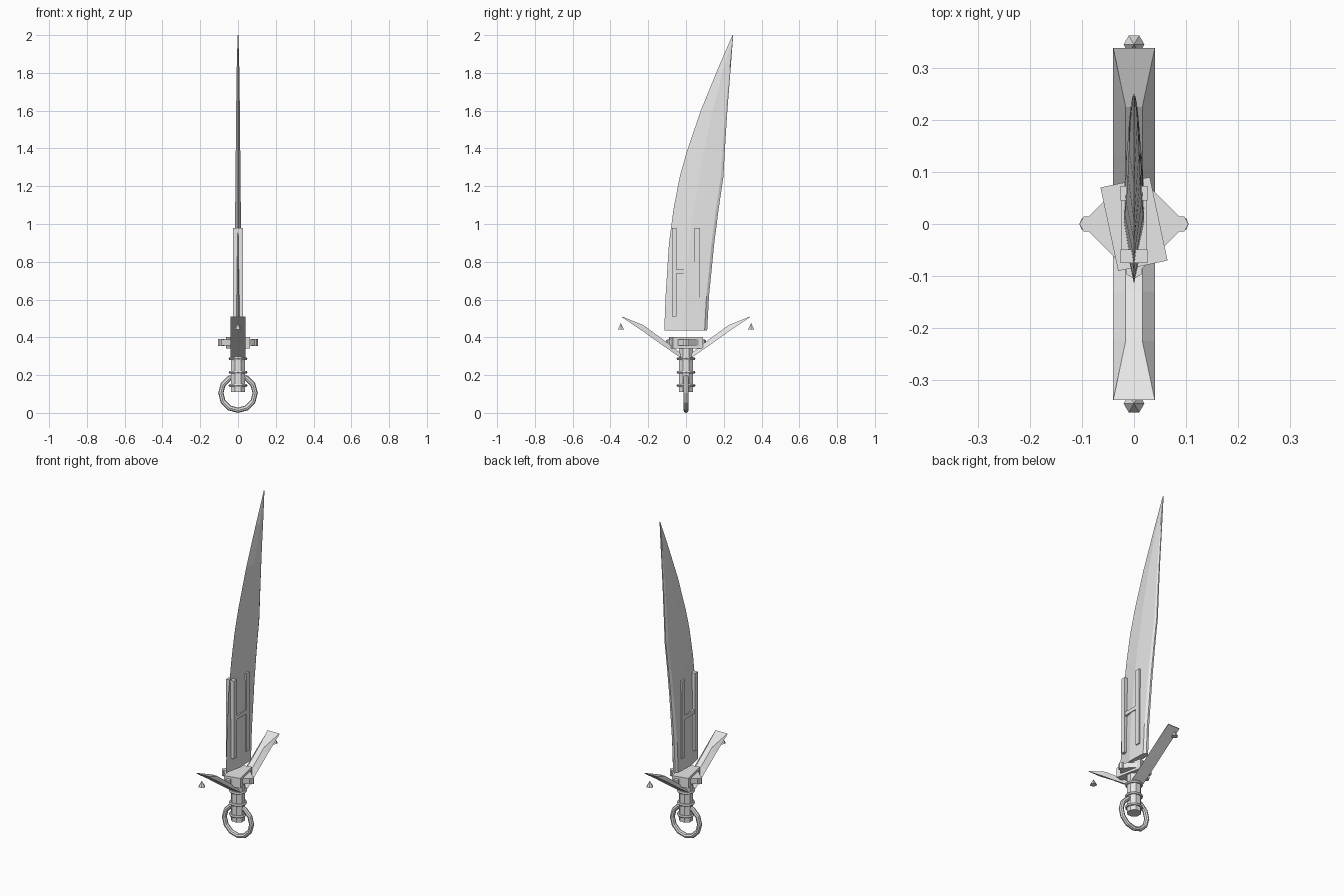
import bpy, bmesh, math
from mathutils import Matrix

if "Cube" in bpy.data.objects:
    bpy.data.objects.remove(bpy.data.objects["Cube"])

steel = bpy.data.materials.new("grey_steel")
steel.diffuse_color = (0.8, 0.8, 0.8, 1)
steel.use_nodes = True
steel.node_tree.nodes["Principled BSDF"].inputs["Base Color"].default_value = steel.diffuse_color


def finish(bm, name):
    bmesh.ops.recalc_face_normals(bm, faces=bm.faces[:])
    me = bpy.data.meshes.new(name)
    bm.to_mesh(me)
    bm.free()
    me.materials.append(steel)
    ob = bpy.data.objects.new(name, me)
    bpy.context.collection.objects.link(ob)
    return ob


def loft(name, rings):
    """Skin a list of equal-length closed sections and cap both ends."""
    bm = bmesh.new()
    rows = [[bm.verts.new(p) for p in r] for r in rings]
    n = len(rows[0])
    for a, b in zip(rows, rows[1:]):
        for i in range(n):
            j = (i + 1) % n
            bm.faces.new((a[i], a[j], b[j], b[i]))
    bm.faces.new(rows[0])
    bm.faces.new(rows[-1])
    return finish(bm, name)


def box(name, x, y, z, turn=0):
    """Box from (min, max) pairs, turned about the z axis."""
    bm = bmesh.new()
    bmesh.ops.create_cube(bm, size=1)
    bm.transform(Matrix.Translation([sum(p) / 2 for p in (x, y, z)])
                 @ Matrix.Rotation(math.radians(turn), 4, 'Z')
                 @ Matrix.Diagonal([p[1] - p[0] for p in (x, y, z)] + [1]))
    return finish(bm, name)


def cone(name, loc, r1, r2, h, sides, turn=0):
    bm = bmesh.new()
    bmesh.ops.create_cone(bm, cap_ends=True, segments=sides, radius1=r1, radius2=r2, depth=h)
    bm.transform(Matrix.Translation(loc) @ Matrix.Rotation(math.radians(turn), 4, 'Z'))
    return finish(bm, name)


def torus(name, z, major, minor, n, m, upright=False):
    bpy.ops.mesh.primitive_torus_add(major_segments=n, minor_segments=m, major_radius=major,
                                     minor_radius=minor, location=(0, 0, z),
                                     rotation=(math.pi / 2 if upright else 0, 0, 0))
    ob = bpy.context.object
    ob.name = name
    ob.data.materials.append(steel)


# Curved blade: (z, cutting edge y, spine y, half thickness)
stations = [(0.435, -0.115, 0.112, 0.022), (0.62, -0.108, 0.122, 0.021),
            (0.90, -0.09, 0.15, 0.018), (1.08, -0.066, 0.173, 0.015),
            (1.25, -0.033, 0.198, 0.013), (1.38, 0.003, 0.205, 0.012),
            (1.60, 0.078, 0.219, 0.010), (1.82, 0.168, 0.236, 0.007),
            (2.0, 0.246, 0.25, 0.002)]
rings = []
for z, a, b, t in stations:
    w = b - a
    ridge, shoulder = a + 0.45 * w, b - 0.06 * w
    rings.append([(0, a, z), (t, ridge, z), (t * 0.8, shoulder, z), (t * 0.3, b, z),
                  (-t * 0.3, b, z), (-t * 0.8, shoulder, z), (-t, ridge, z)])
loft("blade", rings)

# Raised rails and the link between them
box("front_rail", (-0.026, 0.026), (-0.075, -0.049), (0.51, 0.98))
box("back_rail", (-0.026, 0.026), (0.045, 0.073), (0.51, 0.98))
box("rail_link", (-0.024, 0.024), (-0.049, 0.045), (0.737, 0.76))

# Swept guard wings: (y, top z, bottom z, top half width), with a loose stud under each tip
wing = [(0.03, 0.318, 0.293, 0.016), (0.13, 0.395, 0.362, 0.016),
        (0.225, 0.464, 0.43, 0.016), (0.338, 0.51, 0.506, 0.04)]
for s, side in ((-1, "front"), (1, "back")):
    loft(side + "_guard_wing",
         [[(-0.04, s * y, lo), (0.04, s * y, lo), (w, s * y, hi), (-w, s * y, hi)]
          for y, hi, lo, w in wing])
    cone(side + "_stud", (0, s * 0.345, 0.458), 0.02, 0, 0.035, 6, 90)
    # Small caps on the side corners of the diamond collar
    cone("collar_cap_x", (s * 0.088, 0, 0.372), 0.017, 0.017, 0.036, 6, 90)
    cone("collar_cap_y", (0, s * 0.088, 0.372), 0.017, 0.017, 0.03, 6)

# Collar: turned block over a diamond plate
box("collar_block", (-0.0485, 0.0485), (-0.082, 0.082), (0.342, 0.402), 12)
box("collar_diamond", (-0.072, 0.072), (-0.072, 0.072), (0.356, 0.388), 45)

# Grip with bands, and the pommel ring
cone("grip", (0, 0, 0.23), 0.04, 0.04, 0.24, 8, 22.5)
for z in (0.145, 0.215, 0.287):
    torus("grip_band", z, 0.042, 0.008, 12, 6)
torus("pommel_ring", 0.105, 0.091, 0.014, 12, 8, True)
